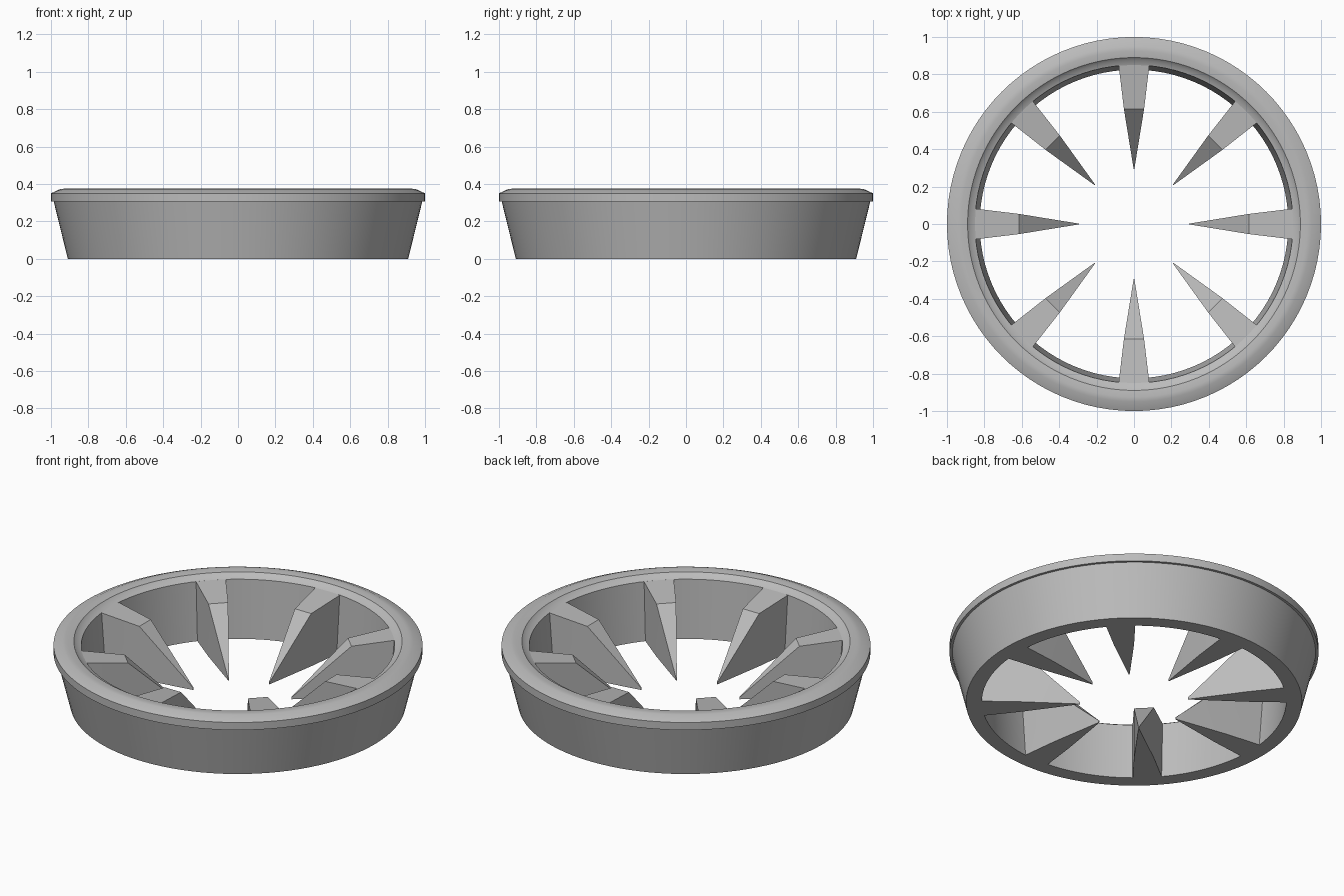
import bpy
import bmesh
from math import cos, sin, tau, radians

cube = bpy.data.objects.get("Cube")
if cube:
    bpy.data.objects.remove(cube, do_unlink=True)

SEGMENTS = 96
FINS = 8

grey = bpy.data.materials.new("plain grey")
grey.use_nodes = True
colour = (0.5, 0.5, 0.5, 1)
grey.diffuse_color = colour
grey.node_tree.nodes["Principled BSDF"].inputs["Base Color"].default_value = colour


def make_object(name, bm, smooth_angle):
    """Turn a bmesh into a shaded object with the grey material."""
    bmesh.ops.recalc_face_normals(bm, faces=bm.faces)
    mesh = bpy.data.meshes.new(name)
    bm.to_mesh(mesh)
    bm.free()
    mesh.materials.append(grey)
    obj = bpy.data.objects.new(name, mesh)
    bpy.context.collection.objects.link(obj)
    bpy.ops.object.select_all(action="DESELECT")
    obj.select_set(True)
    bpy.context.view_layer.objects.active = obj
    bpy.ops.object.shade_smooth_by_angle(angle=radians(smooth_angle))
    return obj


# Tapered ring with an overhanging lip: closed (radius, height) profile, lathed
profile = [
    (0.825, 0), (0.91, 0), (0.985, 0.305), (1.0, 0.305), (1.0, 0.35),
    (0.95, 0.373), (0.925, 0.375), (0.89, 0.37), (0.875, 0.355), (0.85, 0.345),
]
bm = bmesh.new()
rings = []
for i in range(SEGMENTS):
    a = tau * i / SEGMENTS
    rings.append([bm.verts.new((r * cos(a), r * sin(a), z)) for r, z in profile])
for i, ring in enumerate(rings):
    following = rings[(i + 1) % SEGMENTS]
    for j in range(len(profile)):
        k = (j + 1) % len(profile)
        bm.faces.new((ring[j], following[j], following[k], ring[k]))
make_object("tapered_ring", bm, 35)

# Inward pointing fins: (radius, half width, top height) cross-sections
stations = [(0.865, 0.084, 0.347), (0.615, 0.054, 0.315), (0.295, 0.002, 0.012)]
for n in range(FINS):
    a = tau * n / FINS
    bm = bmesh.new()
    sections = []
    for r, w, top in stations:
        corners = [(-w, 0), (w, 0), (w, top), (-w, top)]
        sections.append([
            bm.verts.new((r * cos(a) - s * sin(a), r * sin(a) + s * cos(a), z))
            for s, z in corners
        ])
    for near, far in zip(sections, sections[1:]):
        for j in range(4):
            k = (j + 1) % 4
            bm.faces.new((near[j], near[k], far[k], far[j]))
    bm.faces.new(sections[0])
    bm.faces.new(sections[-1])
    make_object(f"fin_{n + 1}", bm, 20)
